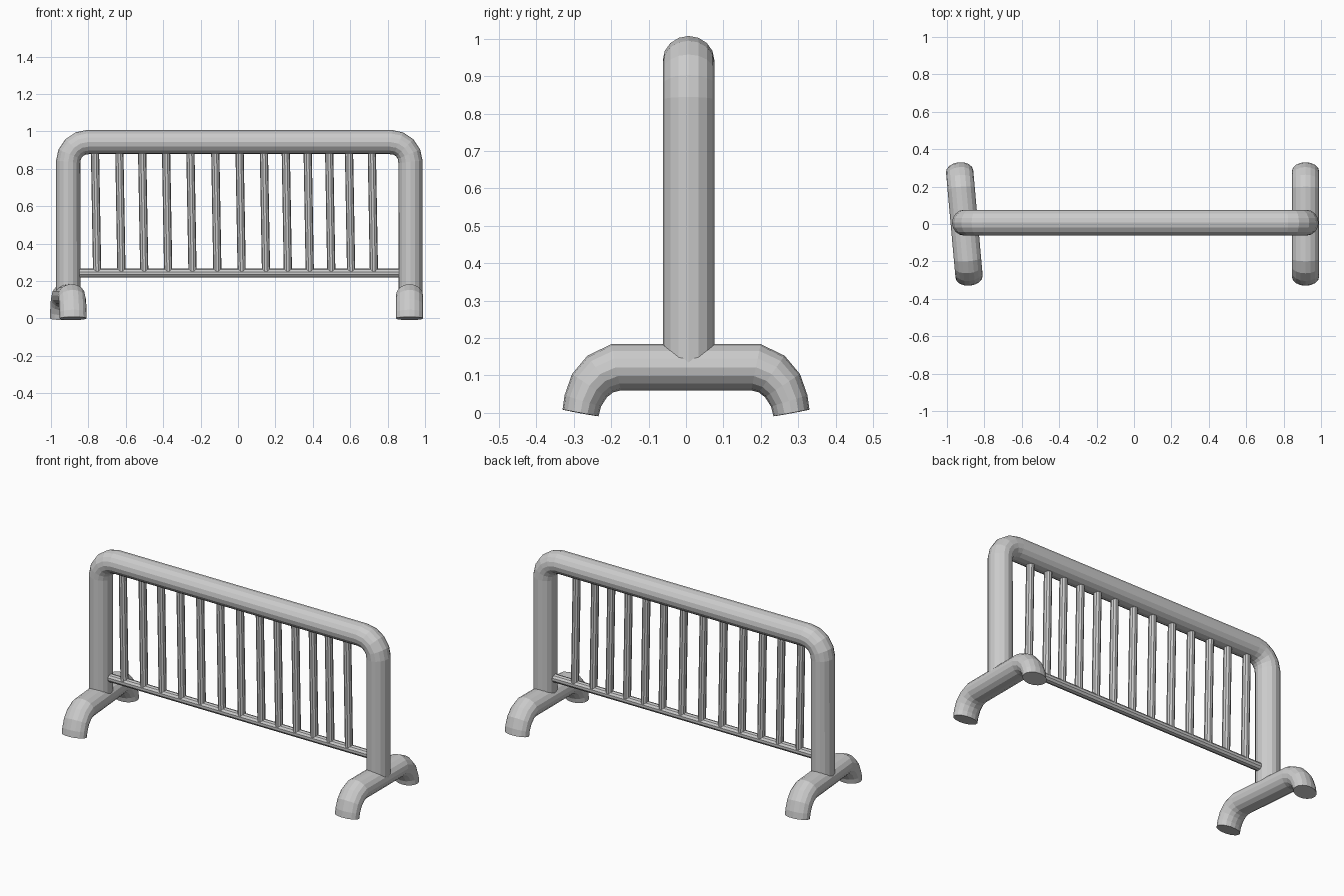
import bpy, bmesh, math
from mathutils import Vector

if "Cube" in bpy.data.objects:
    bpy.data.objects.remove(bpy.data.objects["Cube"])


def tube(name, path, radii, normal, sides):
    """Sweep an elliptical ring along a planar path; radii = (in plane, along normal) per point."""
    bm = bmesh.new()
    pts = [Vector(p) for p in path]
    side = Vector(normal).normalized()
    rings = []
    for i, p in enumerate(pts):
        a, b = pts[max(i - 1, 0)], pts[min(i + 1, len(pts) - 1)]
        d1, d2 = (p - a).normalized(), (b - p).normalized()
        t = (d1 + d2).normalized()
        up = side.cross(t).normalized()
        ru, rs = radii[i]
        rings.append([bm.verts.new(p + up * ru * math.cos(k * math.tau / sides)
                                   + side * rs * math.sin(k * math.tau / sides))
                      for k in range(sides)])
    for r, s in zip(rings, rings[1:]):
        for k in range(sides):
            n = (k + 1) % sides
            bm.faces.new((r[k], r[n], s[n], s[k]))
    bm.faces.new(rings[0][::-1])
    bm.faces.new(rings[-1])
    bmesh.ops.recalc_face_normals(bm, faces=bm.faces[:])
    me = bpy.data.meshes.new(name)
    bm.to_mesh(me)
    bm.free()
    ob = bpy.data.objects.new(name, me)
    bpy.context.collection.objects.link(ob)
    return ob


Y = 0.007

# Bent main frame: two posts joined by the top rail
L, R, TOP, BEND = -0.908, 0.922, 0.943, 0.105
path = [(L, Y, 0.12)]
for i in range(5):
    a = math.pi - i * math.pi / 8
    path.append((L + BEND + BEND * math.cos(a), Y, TOP - BEND + BEND * math.sin(a)))
for i in range(5):
    a = math.pi / 2 - i * math.pi / 8
    path.append((R - BEND + BEND * math.cos(a), Y, TOP - BEND + BEND * math.sin(a)))
path.append((R, Y, 0.12))
tube("main_frame", path, [(0.065, 0.069)] * len(path), (0, 1, 0), 16)

# Feet: pipes bent to the ground at both ends (y, z, in-plane radius)
half = [(0.282, 0.0, 0.049), (0.276, 0.032, 0.051), (0.258, 0.073, 0.056),
        (0.229, 0.104, 0.060), (0.187, 0.122, 0.063)]
prof = [(-y, z, r) for y, z, r in half] + half[::-1]
for name, xc, slope in (("left_foot", -0.907, -0.09), ("right_foot", 0.917, 0.0)):
    tube(name, [(xc + slope * y, y, z) for y, z, r in prof],
         [(r, 0.073) for y, z, r in prof], (1, -slope, 0), 16)

# Lower rail
tube("lower_rail", [(L, Y, 0.242), (R, Y, 0.242)], [(0.024, 0.024)] * 2, (0, 1, 0), 10)

# Slightly leaning upright bars: top x of each
tops = [-0.765, -0.635, -0.513, -0.385, -0.255, -0.122, 0.008,
        0.138, 0.255, 0.372, 0.487, 0.593, 0.715]
for i, x in enumerate(tops):
    tube(f"bar_{i + 1}", [(x + 0.012, Y, 0.235), (x, Y, 0.92)],
         [(0.022, 0.022)] * 2, (0, 1, 0), 10)
